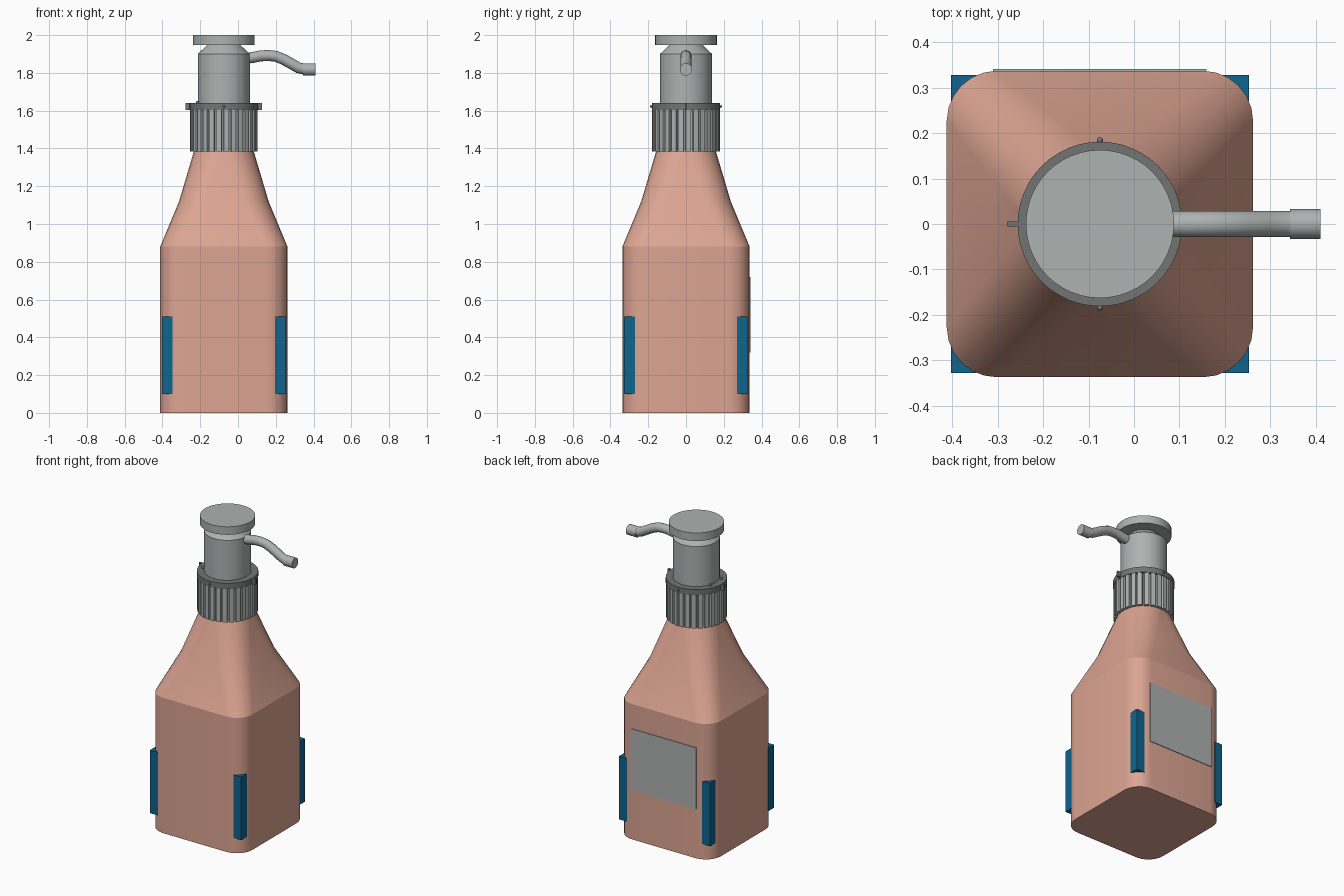
import bpy, bmesh, math
from mathutils import Vector

if "Cube" in bpy.data.objects:
    bpy.data.objects.remove(bpy.data.objects["Cube"])

CX = -0.075  # axis of bottle and pump


def mat(name, rgb):
    m = bpy.data.materials.new(name)
    m.diffuse_color = (*rgb, 1)
    m.use_nodes = True
    m.node_tree.nodes["Principled BSDF"].inputs["Base Color"].default_value = m.diffuse_color
    return m


PINK = mat("terracotta pink", (0.72, 0.375, 0.288))
GREY = mat("light grey", (0.42, 0.445, 0.44))
DARK = mat("dark grey", (0.17, 0.177, 0.175))
BLUE = mat("blue", (0.005, 0.125, 0.266))


def finish(name, bm, m, angle=None):
    bmesh.ops.recalc_face_normals(bm, faces=bm.faces)
    me = bpy.data.meshes.new(name)
    bm.to_mesh(me)
    bm.free()
    me.materials.append(m)
    ob = bpy.data.objects.new(name, me)
    bpy.context.collection.objects.link(ob)
    if angle:
        bpy.ops.object.select_all(action='DESELECT')
        ob.select_set(True)
        bpy.context.view_layer.objects.active = ob
        bpy.ops.object.shade_smooth_by_angle(angle=math.radians(angle))
    return ob


def loft(name, rings, m, angle=None):
    """Skin a list of equal-length point loops and cap both ends."""
    bm = bmesh.new()
    vs = [[bm.verts.new(p) for p in r] for r in rings]
    n = len(vs[0])
    for a, b in zip(vs, vs[1:]):
        for i in range(n):
            j = (i + 1) % n
            bm.faces.new((a[i], a[j], b[j], b[i]))
    bm.faces.new(vs[0][::-1])
    bm.faces.new(vs[-1])
    return finish(name, bm, m, angle)


def rounded_square(half, rad, z, seg=6):
    pts = []
    for q in range(4):
        c = math.pi / 4 + q * math.pi / 2
        ox = (half - rad) * math.copysign(1, math.cos(c))
        oy = (half - rad) * math.copysign(1, math.sin(c))
        for i in range(seg + 1):
            a = (q + i / seg) * math.pi / 2
            pts.append((CX + ox + rad * math.cos(a), oy + rad * math.sin(a), z))
    return pts


def circle(r, z, n=48):
    return [(CX + r * math.cos(2 * math.pi * i / n),
             r * math.sin(2 * math.pi * i / n), z) for i in range(n)]


def box(name, x0, x1, y0, y1, z0, z1, m):
    return loft(name, [[(x0, y0, z), (x1, y0, z), (x1, y1, z), (x0, y1, z)]
                       for z in (z0, z1)], m)


# Bottle: rounded square tapering to a round neck
loft("bottle", [rounded_square(0.337, 0.11, 0), rounded_square(0.337, 0.11, 0.88),
                rounded_square(0.237, 0.137, 1.12),
                rounded_square(0.148, 0.1475, 1.42)], PINK, 20)

# Blue corner posts
for sx in (-1, 1):
    for sy in (-1, 1):
        xs = sorted((CX + sx * 0.328, CX + sx * 0.271))
        ys = sorted((sy * 0.328, sy * 0.271))
        box("corner_post", *xs, *ys, 0.1, 0.51, BLUE)

# Label plate on the back
box("back_label", -0.31, 0.16, 0.333, 0.341, 0.32, 0.72, GREY)

# Ribbed collar
TEETH = 28
profile = []
for t in range(TEETH):
    for f, r in ((0.0, 0.179), (0.66, 0.179), (0.74, 0.164), (0.92, 0.164)):
        profile.append((2 * math.pi * (t + f) / TEETH, r))
loft("ribbed_collar", [[(CX + r * math.cos(a), r * math.sin(a), z) for a, r in profile]
                       for z in (1.385, 1.61)], GREY)

# Dark ring with tabs and small pins
loft("collar_ring", [circle(0.181, 1.603), circle(0.181, 1.64)], DARK, 30)
box("ring_tab_left", CX - 0.203, CX - 0.17, -0.006, 0.006, 1.603, 1.64, DARK)
box("ring_tab_right", CX + 0.17, CX + 0.203, -0.006, 0.006, 1.603, 1.64, DARK)


def ball(name, p, r):
    bm = bmesh.new()
    bmesh.ops.create_uvsphere(bm, u_segments=10, v_segments=6, radius=r)
    bmesh.ops.translate(bm, verts=bm.verts, vec=p)
    finish(name, bm, DARK, 60)


for s in (-1, 1):
    ball("ring_pin", (CX, s * 0.184, 1.622), 0.007)
    ball("ring_bump", (CX - 0.14, s * 0.055, 1.643), 0.009)

# Pump body with cone shoulder, and press cap
loft("pump_body", [circle(0.138, 1.63), circle(0.138, 1.9), circle(0.085, 1.95),
                   circle(0.085, 1.96)], GREY, 30)
loft("press_cap", [circle(0.163, 1.948), circle(0.163, 2.0)], GREY, 30)


# Curved spout and its tip
def tube(name, path, r, n=16):
    pts = [Vector((x, 0, z)) for x, z in path]
    rings = []
    for i, p in enumerate(pts):
        d = (pts[min(i + 1, len(pts) - 1)] - pts[max(i - 1, 0)]).normalized()
        side = Vector((0, 1, 0))
        up = d.cross(side)
        rings.append([p + r * (math.cos(2 * math.pi * k / n) * side +
                               math.sin(2 * math.pi * k / n) * up) for k in range(n)])
    loft(name, rings, GREY, 35)


tube("spout", [(0.03, 1.876), (0.08, 1.882), (0.12, 1.89), (0.16, 1.892), (0.2, 1.888),
               (0.24, 1.872), (0.28, 1.85), (0.32, 1.827), (0.36, 1.818)], 0.029)
tube("spout_tip", [(0.343, 1.818), (0.41, 1.818)], 0.033)
